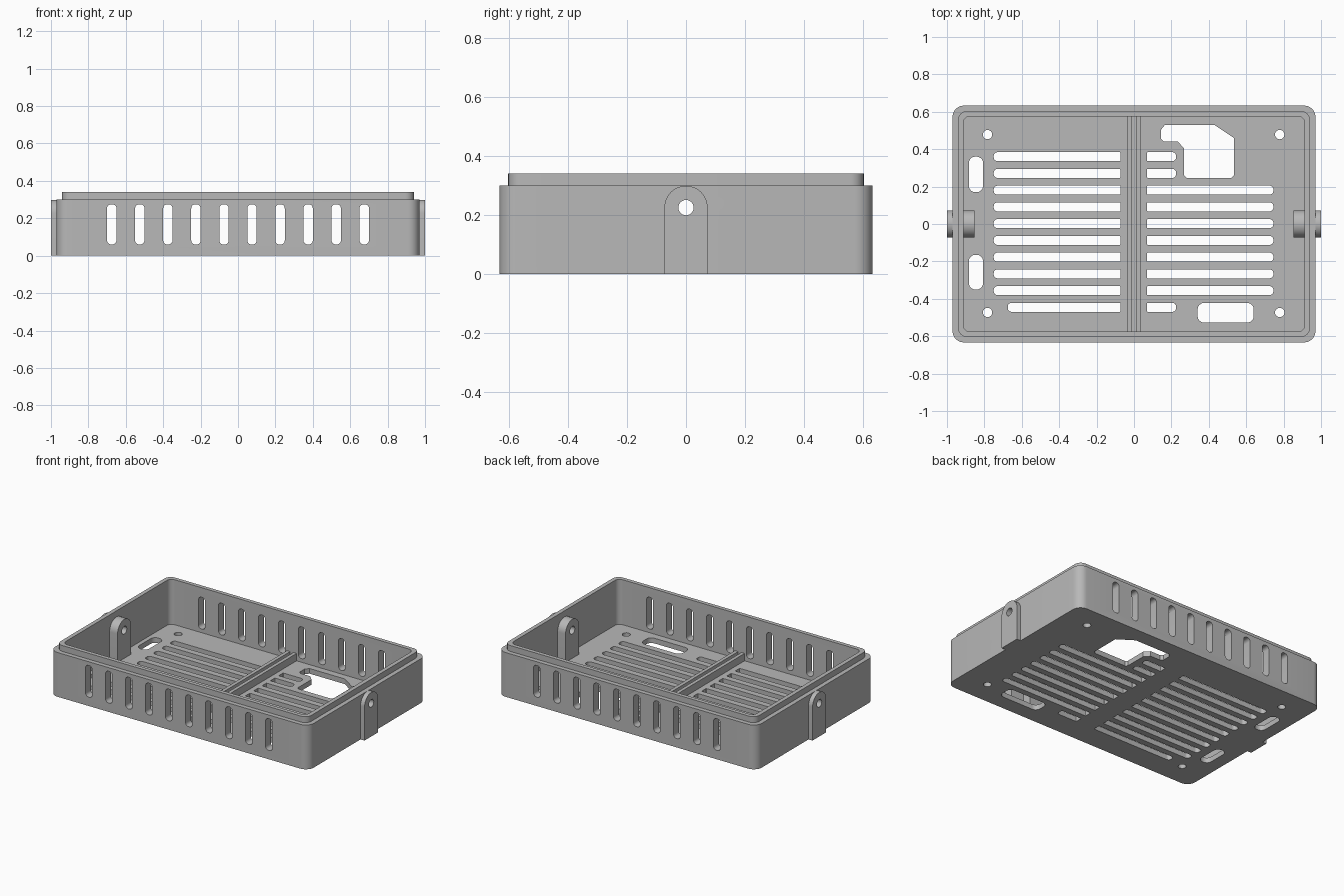
import bpy, bmesh, math

if "Cube" in bpy.data.objects:
    bpy.data.objects.remove(bpy.data.objects["Cube"])

grey = bpy.data.materials.new("plain grey")
grey.diffuse_color = (0.48, 0.48, 0.48, 1)
grey.use_nodes = True
grey.node_tree.nodes["Principled BSDF"].inputs["Base Color"].default_value = grey.diffuse_color


def make(name, bm):
    bmesh.ops.recalc_face_normals(bm, faces=bm.faces)
    me = bpy.data.meshes.new(name)
    bm.to_mesh(me)
    bm.free()
    me.materials.append(grey)
    ob = bpy.data.objects.new(name, me)
    bpy.context.collection.objects.link(ob)
    return ob


def rounded(x0, x1, y0, y1, radii, n=6):
    """Rectangle outline; radii at lower-left, lower-right, upper-right, upper-left."""
    if not isinstance(radii, tuple):
        radii = (radii,) * 4
    pts = []
    corners = [(x0, y0, 1, 1), (x1, y0, -1, 1), (x1, y1, -1, -1), (x0, y1, 1, -1)]
    for i, ((x, y, sx, sy), r) in enumerate(zip(corners, radii)):
        if r == 0:
            pts.append((x, y))
            continue
        for k in range(n + 1):
            a = math.pi + math.pi / 2 * (i + k / n)
            pts.append((x + sx * r + r * math.cos(a), y + sy * r + r * math.sin(a)))
    return pts


def circle(x, y, r, n=24):
    return [(x + r * math.cos(2 * math.pi * k / n), y + r * math.sin(2 * math.pi * k / n))
            for k in range(n)]


def prism(bm, pts, axis, lo, hi):
    """Extrude a 2D outline along an axis: x uses (y,z), y uses (x,z), z uses (x,y)."""
    def place(p, t):
        return {'x': (t, p[0], p[1]), 'y': (p[0], t, p[1]), 'z': (p[0], p[1], t)}[axis]
    a = [bm.verts.new(place(p, lo)) for p in pts]
    b = [bm.verts.new(place(p, hi)) for p in pts]
    bm.faces.new(a)
    bm.faces.new(b)
    for i in range(len(a)):
        j = (i + 1) % len(a)
        bm.faces.new((a[i], a[j], b[j], b[i]))


def cut(ob, cutter):
    m = ob.modifiers.new("openings", 'BOOLEAN')
    m.operation = 'DIFFERENCE'
    m.solver = 'EXACT'
    m.object = cutter
    bpy.context.view_layer.objects.active = ob
    bpy.ops.object.modifier_apply(modifier=m.name)


# Tray shell: outer wall, stepped lip, inner wall and floor
FLOOR = 0.035
bm = bmesh.new()
rings = []
for hx, hy, r, z in [(0.97, 0.633, 0.06, 0), (0.97, 0.633, 0.06, 0.3),
                     (0.94, 0.603, 0.045, 0.3), (0.94, 0.603, 0.045, 0.34),
                     (0.912, 0.576, 0.035, 0.34), (0.912, 0.576, 0.035, FLOOR)]:
    rings.append([bm.verts.new((x, y, z)) for x, y in rounded(-hx, hx, -hy, hy, r, 8)])
for a, b in zip(rings, rings[1:]):
    for i in range(len(a)):
        j = (i + 1) % len(a)
        bm.faces.new((a[i], a[j], b[j], b[i]))
bm.faces.new(rings[0])
bm.faces.new(rings[-1])
tray = make("tray_shell", bm)

# Cutter for wall slots, floor vents and floor openings
bm = bmesh.new()
for i in range(10):
    x = -0.675 + 0.15 * i
    for lo, hi in ((-0.7, -0.5), (0.5, 0.7)):
        prism(bm, rounded(x - 0.025, x + 0.025, 0.06, 0.275, 0.022), 'y', lo, hi)


def floor_cut(pts):
    prism(bm, pts, 'z', -0.05, 0.05)


for i in range(10):
    y = 0.36 - 0.0895 * i
    left = -0.675 if i == 9 else -0.75
    right = 0.225 if i in (0, 1, 9) else 0.745
    floor_cut(rounded(left, -0.073, y - 0.024, y + 0.024, (0.02, 0.004, 0.004, 0.02)))
    floor_cut(rounded(0.07, right, y - 0.024, y + 0.024, (0.004, 0.02, 0.02, 0.004)))
for x in (-0.783, 0.779):
    for y in (-0.473, 0.478):
        floor_cut(circle(x, y, 0.025))
floor_cut(rounded(-0.883, -0.807, 0.17, 0.36, 0.034))
floor_cut(rounded(-0.883, -0.807, -0.35, -0.165, 0.034))
floor_cut(rounded(0.34, 0.64, -0.527, -0.422, 0.035))
floor_cut([(0.145, 0.505), (0.165, 0.53), (0.43, 0.53), (0.535, 0.46), (0.535, 0.26),
           (0.52, 0.247), (0.28, 0.247), (0.267, 0.26), (0.267, 0.405), (0.235, 0.44),
           (0.16, 0.44), (0.145, 0.455)])
vents = make("vent_cutter", bm)

# Cutter for the pivot holes through both ends
bm = bmesh.new()
prism(bm, circle(0, 0.225, 0.026), 'x', -1.1, 1.1)
pivot = make("pivot_cutter", bm)

cut(tray, vents)
cut(tray, pivot)
parts = [tray]

# Round-topped hinge lugs inside and outside each end wall
arch = [(-0.073, 0), (0.073, 0)] + [
    (0.073 * math.cos(math.pi * k / 24), 0.226 + 0.073 * math.sin(math.pi * k / 24))
    for k in range(25)]
for side, s in (("left", -1), ("right", 1)):
    for kind, lo, hi in (("outer", 0.965, 1.0), ("inner", 0.852, 0.915)):
        bm = bmesh.new()
        base = 0 if kind == "outer" else FLOOR - 0.005
        prism(bm, [(y, max(z, base)) for y, z in arch], 'x', s * lo, s * hi)
        lug = make(f"{side}_{kind}_lug", bm)
        cut(lug, pivot)
        parts.append(lug)

# Pair of low rails forming the divider groove
for name, lo, hi in (("left_rail", -0.036, -0.012), ("right_rail", 0.012, 0.036)):
    bm = bmesh.new()
    prism(bm, rounded(lo, hi, FLOOR - 0.005, 0.085, 0), 'y', -0.578, 0.578)
    parts.append(make(name, bm))

for c in (vents, pivot):
    bpy.data.objects.remove(c)

# Smooth the rounded corners, keep the edges sharp
for ob in parts:
    bpy.ops.object.select_all(action='DESELECT')
    ob.select_set(True)
    bpy.context.view_layer.objects.active = ob
    bpy.ops.object.shade_smooth_by_angle(angle=math.radians(30))
